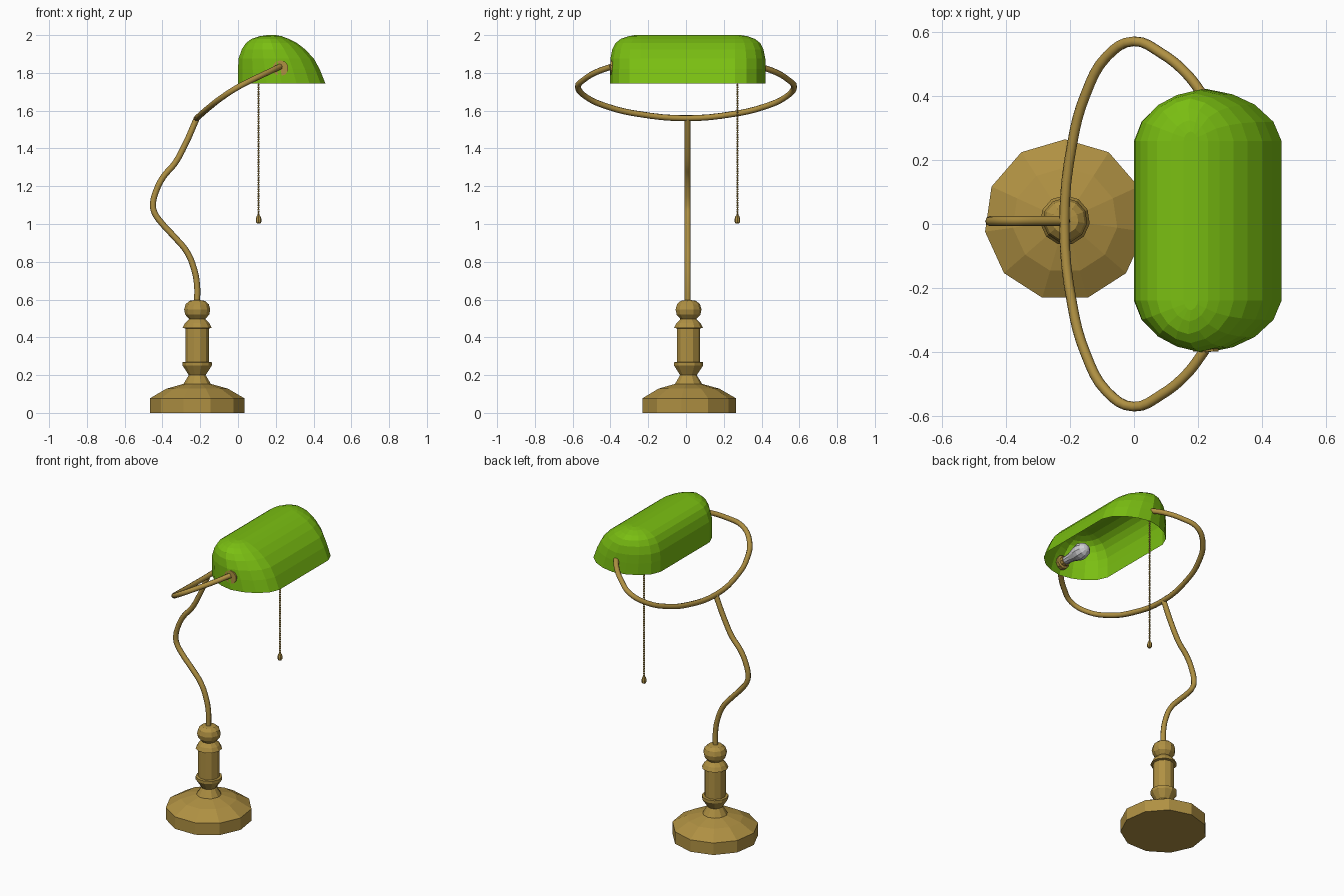
import bpy, bmesh, math
from mathutils import Matrix

if "Cube" in bpy.data.objects:
    bpy.data.objects.remove(bpy.data.objects["Cube"])


def material(name, rgb):
    m = bpy.data.materials.new(name)
    m.diffuse_color = (*rgb, 1)
    m.use_nodes = True
    m.node_tree.nodes["Principled BSDF"].inputs["Base Color"].default_value = m.diffuse_color
    return m


BRASS = material("brass", (0.43, 0.28, 0.055))
GREEN = material("green_glass", (0.195, 0.52, 0.006))
WHITE = material("bulb_white", (0.6, 0.6, 0.62))
CX, CY = -0.216, 0.012          # stand axis


def finish(name, bm, mat, smooth=None):
    bmesh.ops.recalc_face_normals(bm, faces=bm.faces)
    me = bpy.data.meshes.new(name)
    bm.to_mesh(me)
    bm.free()
    me.materials.append(mat)
    ob = bpy.data.objects.new(name, me)
    bpy.context.collection.objects.link(ob)
    if smooth:
        bpy.ops.object.select_all(action='DESELECT')
        ob.select_set(True)
        bpy.context.view_layer.objects.active = ob
        bpy.ops.object.shade_smooth_by_angle(angle=math.radians(smooth))
    return ob


def loft(bm, loops, cap_start=True, cap_end=True):
    rings = [[bm.verts.new(p) for p in l] for l in loops]
    n = len(rings[0])
    for a, b in zip(rings, rings[1:]):
        for i in range(n):
            j = (i + 1) % n
            bm.faces.new((a[i], a[j], b[j], b[i]))
    if cap_start:
        bm.faces.new(rings[0])
    if cap_end:
        bm.faces.new(rings[-1])


def lathe(name, profile, n, mat, loc, along_y=False):
    """Turn (radius, height) points round z, or round y."""
    bm = bmesh.new()
    angs = [math.pi / 2 + 2 * math.pi * k / n for k in range(n)]
    loft(bm, [[(r * math.cos(a), r * math.sin(a), h) for a in angs] for r, h in profile])
    if along_y:
        bm.transform(Matrix.Rotation(-math.pi / 2, 4, 'X'))
    bm.transform(Matrix.Translation(loc))
    return finish(name, bm, mat)


def tube(name, points, radius):
    cu = bpy.data.curves.new(name, 'CURVE')
    cu.dimensions = '3D'
    cu.bevel_depth = radius
    cu.bevel_resolution = 2
    cu.resolution_u = 4
    cu.use_fill_caps = True
    sp = cu.splines.new('BEZIER')
    sp.bezier_points.add(len(points) - 1)
    for bp, p in zip(sp.bezier_points, points):
        bp.co = p
        bp.handle_left_type = bp.handle_right_type = 'AUTO'
    cu.materials.append(BRASS)
    ob = bpy.data.objects.new(name, cu)
    bpy.context.collection.objects.link(ob)
    bpy.ops.object.select_all(action='DESELECT')
    ob.select_set(True)
    bpy.context.view_layer.objects.active = ob
    bpy.ops.object.convert(target='MESH')
    bpy.ops.object.shade_smooth_by_angle(angle=math.radians(50))


# Foot and turned column
lathe("base", [(0.253, 0), (0.253, 0.077), (0.165, 0.128), (0.075, 0.153)],
      11, BRASS, (CX, CY, 0))
lathe("column", [(0.075, 0.15), (0.045, 0.2), (0.078, 0.25), (0.078, 0.268), (0.063, 0.27),
                 (0.063, 0.447), (0.078, 0.45), (0.065, 0.475), (0.043, 0.497),
                 (0.064, 0.52), (0.07, 0.547), (0.062, 0.575), (0.042, 0.593), (0.015, 0.597)],
      11, BRASS, (CX, CY, 0))

# Curved stem
stem = [(-.217, .58), (-.217, .68), (-.235, .77), (-.272, .855), (-.335, .93), (-.4, 1.0),
        (-.442, 1.06), (-.45, 1.1), (-.435, 1.17), (-.395, 1.25), (-.335, 1.32),
        (-.28, 1.42), (-.218, 1.56)]
tube("stem", [(x, 0.009, z) for x, z in stem], 0.016)

# Hoop holding the shade, mirrored across y
half = [(-.193, .255, 1.583), (-.152, .405, 1.618), (-.085, .525, 1.67), (0, .572, 1.725),
        (.085, .535, 1.768), (.165, .47, 1.806), (.222, .395, 1.833)]
hoop = [(x, -y, z) for x, y, z in reversed(half)] + [(-.218, 0, 1.56)] + half
tube("shade_hoop", hoop, 0.016)

# Shade: stacked rounded outlines, (z, x left, x right, half length)
layers = [(1.745, 0, .462, .412), (1.82, 0, .432, .412), (1.875, .003, .402, .41),
          (1.925, .02, .355, .4), (1.958, .042, .312, .383), (1.98, .072, .268, .355),
          (1.994, .115, .232, .315), (2.0, .155, .2, .28)]
corner = [(1, 0), (.89, .37), (.64, .7), (.34, .9), (0, 1)]
quarter = corner + [(-a, t) for a, t in reversed(corner[:-1])]
loops = []
for z, x0, x1, yh in layers:
    mid, hx = (x0 + x1) / 2, (x1 - x0) / 2
    end = [(mid + hx * a, 0.25 + (yh - 0.25) * t) for a, t in quarter]
    loops.append([(x, 0.01 + y, z) for x, y in end] +
                 [(x, 0.01 - y, z) for x, y in reversed(end)])
bm = bmesh.new()
loft(bm, loops, cap_start=False)
shade = finish("shade", bm, GREEN)
# the open shell must face outwards
if max(shade.data.polygons, key=lambda p: p.center.z).normal.z < 0:
    shade.data.flip_normals()

# Socket and bulb inside the front end
lathe("bulb_socket", [(0.042, 0), (0.042, 0.025), (0.03, 0.03), (0.03, 0.05)],
      10, BRASS, (.225, -.4, 1.825), True)
lathe("bulb", [(0.024, 0), (0.028, 0.05), (0.046, 0.11), (0.05, 0.14),
               (0.042, 0.172), (0.022, 0.192), (0.006, 0.197)],
      10, WHITE, (.225, -.352, 1.825), True)

# Beaded pull chain with its end weight
bm = bmesh.new()
z = 1.04
while z < 1.985:
    bmesh.ops.create_icosphere(bm, subdivisions=1, radius=0.0065,
                               matrix=Matrix.Translation((.109, .272, z)))
    z += 0.012
finish("pull_chain", bm, BRASS)
lathe("pull_weight", [(0.009, 1.003), (0.014, 1.01), (0.015, 1.025), (0.011, 1.04),
                      (0.005, 1.047)], 8, BRASS, (.109, .272, 0))
